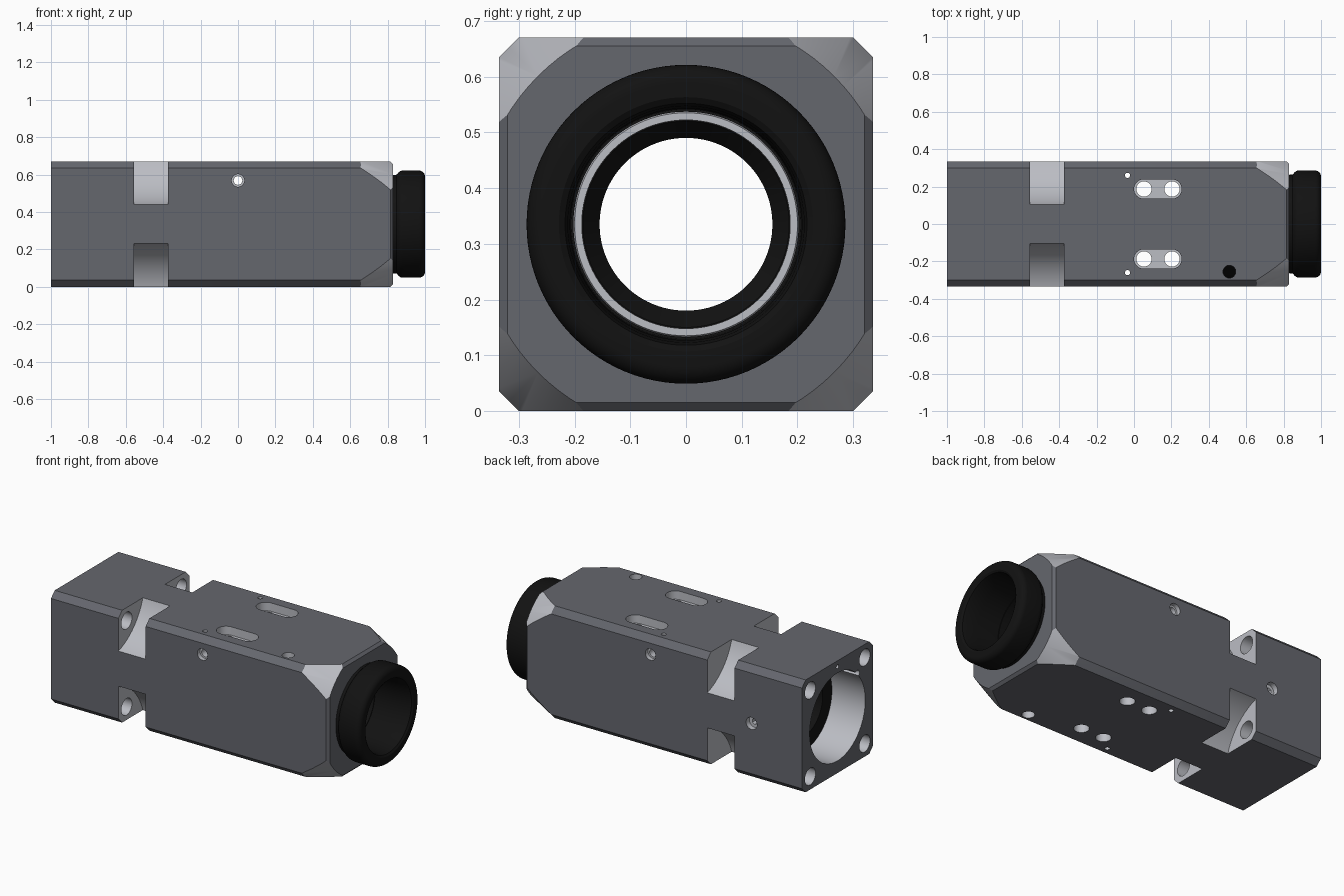
import bpy, bmesh, math
from mathutils import Matrix, Vector

if "Cube" in bpy.data.objects:
    bpy.data.objects.remove(bpy.data.objects["Cube"])

H = 0.335  # half width, also the height of the long axis


def material(name, c):
    m = bpy.data.materials.new(name)
    m.diffuse_color = (*c, 1)
    m.use_nodes = True
    m.node_tree.nodes["Principled BSDF"].inputs["Base Color"].default_value = m.diffuse_color
    return m


DARK = material("dark_grey", (0.13, 0.135, 0.155))
BARE = material("bare_metal", (0.5, 0.51, 0.55))
BLACK = material("black", (0.006, 0.006, 0.006))


def to_object(name, bm, mat):
    bmesh.ops.remove_doubles(bm, verts=bm.verts, dist=1e-5)
    bmesh.ops.recalc_face_normals(bm, faces=bm.faces)
    me = bpy.data.meshes.new(name)
    bm.to_mesh(me)
    bm.free()
    me.materials.append(mat)
    ob = bpy.data.objects.new(name, me)
    bpy.context.collection.objects.link(ob)
    return ob


def lathe(name, profile, mat, n=96):
    """Revolve a closed (x, radius) profile around the long axis."""
    bm = bmesh.new()
    rings = []
    for i in range(n):
        a = 2 * math.pi * i / n
        rings.append([bm.verts.new((x, r * math.cos(a), H + r * math.sin(a))) for x, r in profile])
    k = len(profile)
    for i in range(n):
        p, q = rings[i], rings[(i + 1) % n]
        for j in range(k):
            m = (j + 1) % k
            if profile[j][1] == 0 and profile[m][1] == 0:
                continue
            bm.faces.new((p[j], p[m], q[m], q[j]))
    bmesh.ops.dissolve_degenerate(bm, dist=1e-6, edges=bm.edges)
    return to_object(name, bm, mat)


def cylinder(name, start, end, r, mat=BARE, n=32):
    a, b = Vector(start), Vector(end)
    bm = bmesh.new()
    rot = (b - a).to_track_quat('Z', 'Y').to_matrix().to_4x4()
    bmesh.ops.create_cone(bm, cap_ends=True, segments=n, radius1=r, radius2=r,
                          depth=(b - a).length, matrix=Matrix.Translation((a + b) / 2) @ rot)
    return to_object(name, bm, mat)


def slot(name, x0, x1, y, r, z0, z1):
    """Round-ended slot running along x."""
    bm = bmesh.new()
    pts = []
    for cx, base in ((x1 - r, -90), (x0 + r, 90)):
        for i in range(17):
            a = math.radians(base + 180 * i / 16)
            pts.append(bm.verts.new((cx + r * math.cos(a), y + r * math.sin(a), z0)))
    f = bm.faces.new(pts)
    ext = bmesh.ops.extrude_face_region(bm, geom=[f])
    bmesh.ops.translate(bm, vec=(0, 0, z1 - z0),
                        verts=[v for v in ext["geom"] if isinstance(v, bmesh.types.BMVert)])
    return to_object(name, bm, BARE)


def boolean(target, cutter, op='DIFFERENCE'):
    mod = target.modifiers.new("cut", 'BOOLEAN')
    mod.operation, mod.solver, mod.object = op, 'EXACT', cutter
    mod.material_mode = 'TRANSFER'
    cutter.hide_render = True
    bpy.context.view_layer.objects.active = target
    bpy.ops.object.modifier_apply(modifier=mod.name)
    bpy.data.objects.remove(cutter)


# Body: chamfered square bar with a small bevel at the front end
bm = bmesh.new()
c = 0.035
octagon = [(H, H - c), (H - c, H), (c - H, H), (-H, H - c),
           (-H, c - H), (c - H, -H), (H - c, -H), (H, c - H)]
loops = [[bm.verts.new((x, y * s, H + z * s)) for y, z in octagon]
         for x, s in ((-1, 1), (0.815, 1), (0.83, 0.955))]
for p, q in zip(loops, loops[1:]):
    for i in range(8):
        j = (i + 1) % 8
        bm.faces.new((p[i], p[j], q[j], q[i]))
bm.faces.new(loops[0])
bm.faces.new(loops[-1])
body = to_object("body", bm, DARK)

# Front corners turned down to a cone
boolean(body, lathe("cone", [(-1.1, 0), (-1.1, 0.6), (0.4, 0.558), (0.9, 0.346), (0.9, 0)], BARE), 'INTERSECT')

# Main bore
boolean(body, cylinder("bore", (-1.1, 0, H), (0.9, 0, H), 0.262, n=96))

# Corner pockets and the bolt holes leading into them
for sy in (-1, 1):
    for sz in (-1, 1):
        y, z = sy * 0.439, H + sz * 0.439
        boolean(body, cylinder("pocket", (-0.555, y, z), (-0.375, y, z), 0.35, n=128))
        y, z = sy * 0.257, H + sz * 0.257
        boolean(body, cylinder("bolt", (-1.1, y, z), (-0.5, y, z), 0.05))

# Top slots with through holes and dowel holes beside them
for s in (-1, 1):
    boolean(body, slot("slot", 0, 0.255, s * 0.187, 0.052, 0.62, 0.75))
    for x in (0.053, 0.203):
        boolean(body, cylinder("hole", (x, s * 0.187, -0.1), (x, s * 0.187, 0.8), 0.041))
    boolean(body, cylinder("dowel", (-0.035, s * 0.26, -0.1), (-0.035, s * 0.26, 0.8), 0.014, n=16))
    # Cross hole, wider at each side
    boolean(body, cylinder("mouth", (0, s * 0.4, 0.568), (0, s * 0.31, 0.568), 0.034))
boolean(body, cylinder("cross", (0, -0.4, 0.568), (0, 0.4, 0.568), 0.023))

# Lock hole, side screw hole, rear pin hole and rear keyway
boolean(body, cylinder("lock", (0.51, -0.255, -0.1), (0.51, -0.255, 0.8), 0.034))
boolean(body, cylinder("side", (-0.667, 0.2, H), (-0.667, 0.4, H), 0.036))
boolean(body, cylinder("pin", (-1.1, 0, H + 0.3), (-0.95, 0, H + 0.3), 0.012, n=16))
boolean(body, cylinder("key", (-1.1, -0.187, H + 0.187), (-0.87, -0.187, H + 0.187), 0.02, n=16))

# Side set screw
screw = cylinder("set_screw", (-0.667, 0.24, H), (-0.667, 0.305, H), 0.035, BARE)
boolean(screw, cylinder("socket", (-0.667, 0.27, H), (-0.667, 0.35, H), 0.018, n=6))

# Inner parts: rear sleeve, front barrel and bright retaining ring
sleeve = lathe("rear_sleeve", [(-0.78, 0.175), (-0.78, 0.263), (-0.3, 0.263), (-0.3, 0.175)], BLACK)
barrel = lathe("front_barrel", [(0.38, 0.155), (0.38, 0.298), (0.76, 0.298), (0.76, 0.202),
                                (0.66, 0.202), (0.66, 0.185), (0.62, 0.155)], BLACK)
ring = lathe("retaining_ring", [(0.655, 0.187), (0.672, 0.187), (0.672, 0.2), (0.655, 0.204)], BARE)

# Rounded soft cup at the front
cup = [(0.75, 0.206), (0.75, 0.25), (0.80, 0.262), (0.848, 0.264), (0.858, 0.276), (0.868, 0.284), (0.88, 0.286)]
cup += [(0.968 + 0.032 * math.sin(t), 0.254 + 0.032 * math.cos(t))
        for t in [math.pi / 2 * i / 8 for i in range(9)]]
cup += [(1.0, 0.228), (0.993, 0.217), (0.975, 0.212), (0.9, 0.208)]
cup = lathe("front_cup", cup, BLACK)

# Smooth the round surfaces
bpy.ops.object.select_all(action='DESELECT')
for ob in (body, screw, sleeve, barrel, ring, cup):
    ob.select_set(True)
bpy.context.view_layer.objects.active = body
bpy.ops.object.shade_smooth_by_angle(angle=math.radians(30))
